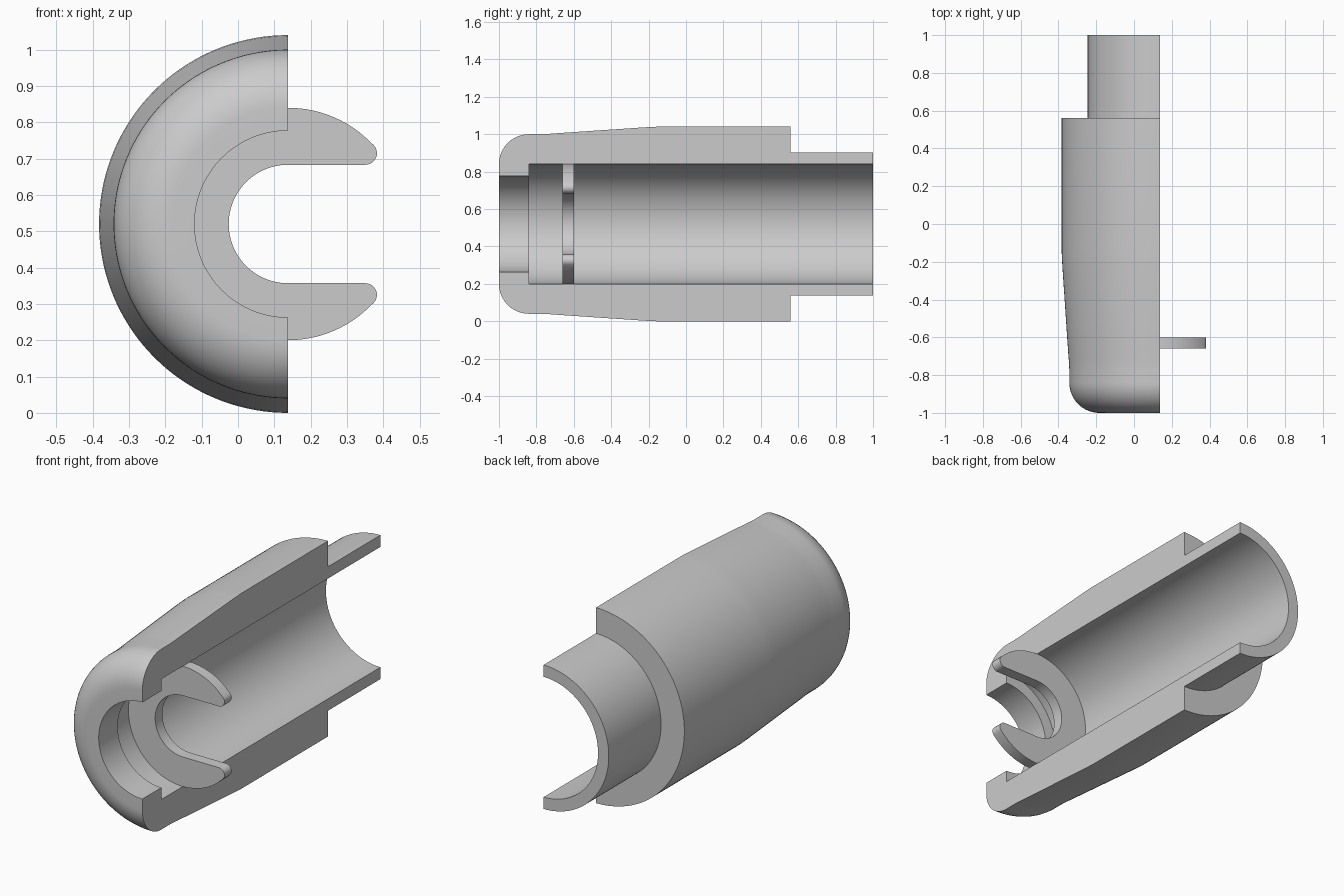
import bpy, bmesh
from math import sin, cos, pi, radians

if "Cube" in bpy.data.objects:
    bpy.data.objects.remove(bpy.data.objects["Cube"])

AX, AZ = 0.1375, 0.52      # long axis of the sleeve, parallel to y
STEPS = 72

grey = bpy.data.materials.new("plain_grey")
grey.use_nodes = True
colour = (0.6, 0.6, 0.6, 1)
grey.diffuse_color = colour
grey.node_tree.nodes["Principled BSDF"].inputs["Base Color"].default_value = colour


def arc(cx, cy, r, start, end, n):
    """Points on an arc, angles in degrees."""
    angles = [radians(start + (end - start) * i / n) for i in range(n + 1)]
    return [(cx + r * cos(a), cy + r * sin(a)) for a in angles]


def loft(name, loops):
    """Skin a series of matching closed loops and cap both ends."""
    bm = bmesh.new()
    rings = [[bm.verts.new(p) for p in loop] for loop in loops]
    for a, b in zip(rings, rings[1:]):
        for i in range(len(a)):
            bm.faces.new((a[i - 1], a[i], b[i], b[i - 1]))
    bm.faces.new(rings[0])
    bm.faces.new(rings[-1])
    bmesh.ops.recalc_face_normals(bm, faces=bm.faces)
    mesh = bpy.data.meshes.new(name)
    bm.to_mesh(mesh)
    bm.free()
    mesh.materials.append(grey)
    obj = bpy.data.objects.new(name, mesh)
    bpy.context.collection.objects.link(obj)
    bpy.ops.object.select_all(action='DESELECT')
    obj.select_set(True)
    bpy.context.view_layer.objects.active = obj
    bpy.ops.object.shade_smooth_by_angle(angle=radians(30))
    return obj


# Half sleeve: (y, radius) section with rounded nose, taper and rear spigot
section = [(-0.84, 0.32), (-0.84, 0.257), (-1, 0.257)]
section += arc(-0.84, 0.32, 0.16, 180, 90, 14)
section += [(-0.77, 0.48), (-0.73, 0.482), (-0.68, 0.486), (-0.22, 0.517), (-0.16, 0.52),
            (0.56, 0.52), (0.56, 0.383), (1, 0.383), (1, 0.32)]
turns = [pi / 2 + pi * i / STEPS for i in range(STEPS + 1)]
loft("half_sleeve", [[(AX + r * cos(t), y, AZ + r * sin(t)) for y, r in section]
                     for t in turns])

# Open retaining ring: round outside, slotted bore and rounded tips
tip = arc(0.213, 0.195, 0.032, -90, 42.5, 10)
outline = tip + arc(0, 0, 0.32, 42.5, 317.5, 80)[1:-1]
outline += [(x, -z) for x, z in reversed(tip)]
outline += arc(0, 0, 0.163, 270, 90, 48)
loft("retaining_ring", [[(AX + x, y, AZ + z) for x, z in outline] for y in (-0.66, -0.60)])
